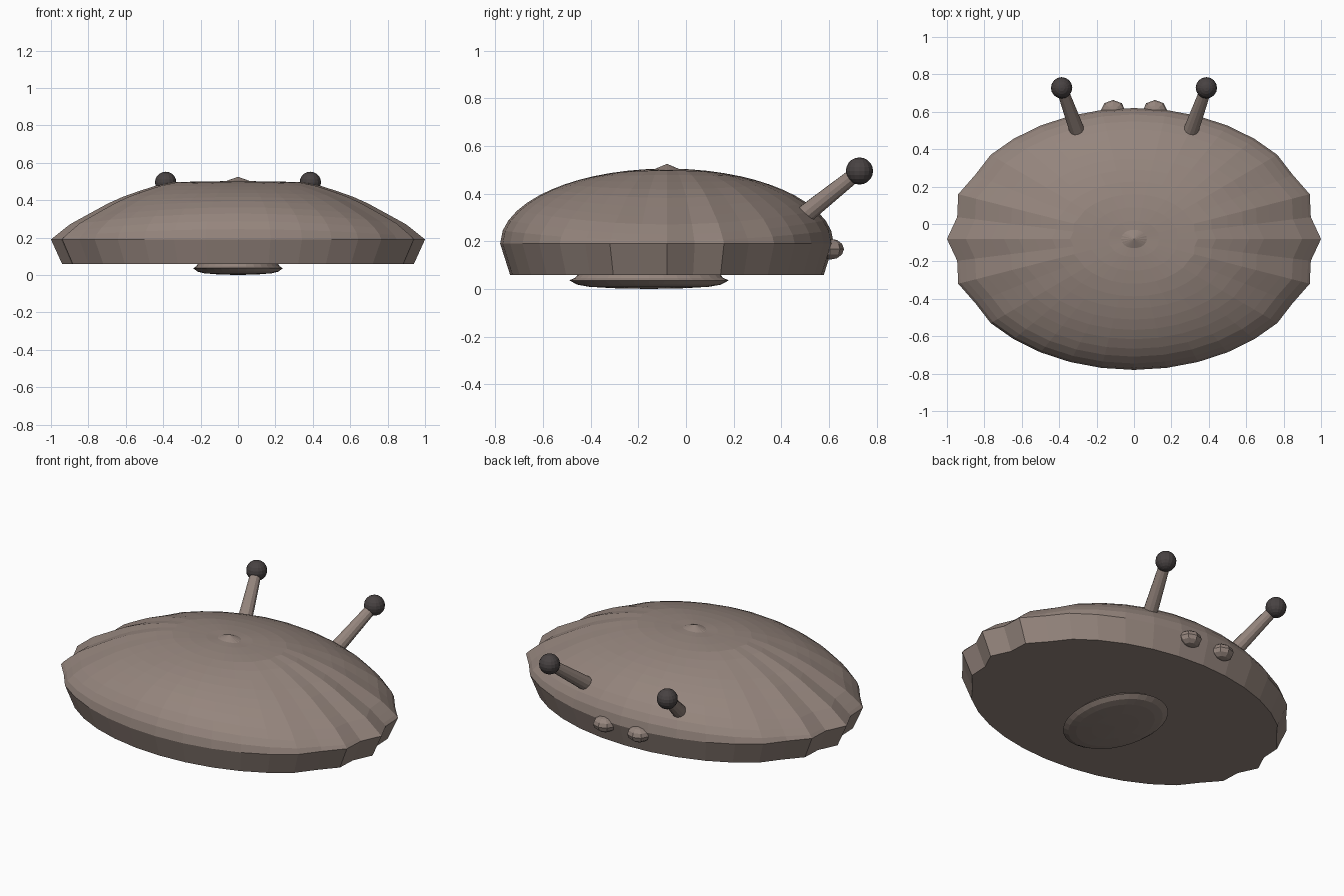
import bpy, bmesh, math
from mathutils import Vector, Matrix

if "Cube" in bpy.data.objects:
    bpy.data.objects.remove(bpy.data.objects["Cube"])


def material(name, rgb):
    m = bpy.data.materials.new(name)
    m.diffuse_color = (*rgb, 1)
    m.use_nodes = True
    m.node_tree.nodes["Principled BSDF"].inputs["Base Color"].default_value = m.diffuse_color
    return m


SHELL = material("shell brown", (0.30, 0.235, 0.205))
DARK = material("eye charcoal", (0.065, 0.055, 0.055))


def finish(name, bm, mat):
    bmesh.ops.recalc_face_normals(bm, faces=bm.faces[:])
    me = bpy.data.meshes.new(name)
    bm.to_mesh(me)
    bm.free()
    me.materials.append(mat)
    ob = bpy.data.objects.new(name, me)
    bpy.context.collection.objects.link(ob)
    return ob


def loft(bm, rings, bottom, top):
    """Skin closed rings of points, closing both ends with fans."""
    loops = [[bm.verts.new(p) for p in ring] for ring in rings]
    n = len(loops[0])
    for a, b in zip(loops, loops[1:]):
        for i in range(n):
            j = (i + 1) % n
            bm.faces.new((a[i], a[j], b[j], b[i]))
    for loop, tip in ((loops[0], bottom), (loops[-1], top)):
        v = bm.verts.new(tip)
        for i in range(n):
            bm.faces.new((loop[i], loop[(i + 1) % n], v))


# Shell: oval dome with notched sides above a tapering rim band
CY, SEG = -0.08, 36
SIDE = [(0, .50), (.15, .50), (.35, .497), (.45, .475), (.6, .425), (.7, .38), (.9, .27), (1, .19)]


def side_height(t):
    for (t0, z0), (t1, z1) in zip(SIDE, SIDE[1:]):
        if t <= t1:
            return z0 + (z1 - z0) * (t - t0) / (t1 - t0)
    return SIDE[-1][1]


def shell_ring(t, z=None):
    ring = []
    for i in range(SEG):
        a = 2 * math.pi * i / SEG
        k = i % 18
        notch = {1: .96, 17: .96, 3: .98, 15: .98}.get(k, 1.0)
        w = math.cos(a) ** 2
        dome = .19 + .315 * math.sqrt(max(0, 1 - t * t))
        h = z if z is not None else w * side_height(t) + (1 - w) * dome
        ring.append((t * notch * math.cos(a), CY + .70 * t * notch * math.sin(a), h))
    return ring


bm = bmesh.new()
steps = [math.cos(math.radians(d)) for d in (0, 10, 18, 26, 33, 40, 46, 52, 58, 64, 70, 76, 82, 86)]
loft(bm, [shell_ring(.94, .058)] + [shell_ring(t) for t in steps],
     (0, CY, .058), (0, CY, .525))
finish("shell", bm, SHELL)

# Belly plate: shallow oval lens under the shell
bm = bmesh.new()
loft(bm, [[(.24 * r * math.cos(i * math.pi / 16), -.155 + .335 * r * math.sin(i * math.pi / 16), z)
           for i in range(32)]
          for r, z in ((.45, .003), (.75, .009), (.9, .018), (1, .036), (.93, .046), (.88, .065))],
     (0, -.155, 0), (0, -.155, .065))
finish("belly_plate", bm, SHELL)

for s, side in ((1, "right"), (-1, "left")):
    # Eye stalk, slightly tapered
    base, eye = Vector((s * .292, .465, .285)), Vector((s * .387, .728, .495))
    d = eye - base
    bm = bmesh.new()
    bmesh.ops.create_cone(bm, cap_ends=True, segments=12, radius1=.042, radius2=.03, depth=d.length,
                          matrix=Matrix.Translation((base + eye) / 2)
                          @ d.to_track_quat('Z', 'Y').to_matrix().to_4x4())
    finish(side + "_eye_stalk", bm, SHELL)
    # Eye ball
    bm = bmesh.new()
    bmesh.ops.create_uvsphere(bm, u_segments=16, v_segments=10, radius=.057,
                              matrix=Matrix.Translation(eye))
    finish(side + "_eye", bm, DARK)
    # Small knob on the back rim
    bm = bmesh.new()
    bmesh.ops.create_uvsphere(bm, u_segments=8, v_segments=6, radius=1,
                              matrix=Matrix.Translation((s * .112, .605, .167))
                              @ Matrix.Diagonal((.066, .058, .044, 1)))
    finish(side + "_knob", bm, SHELL)
